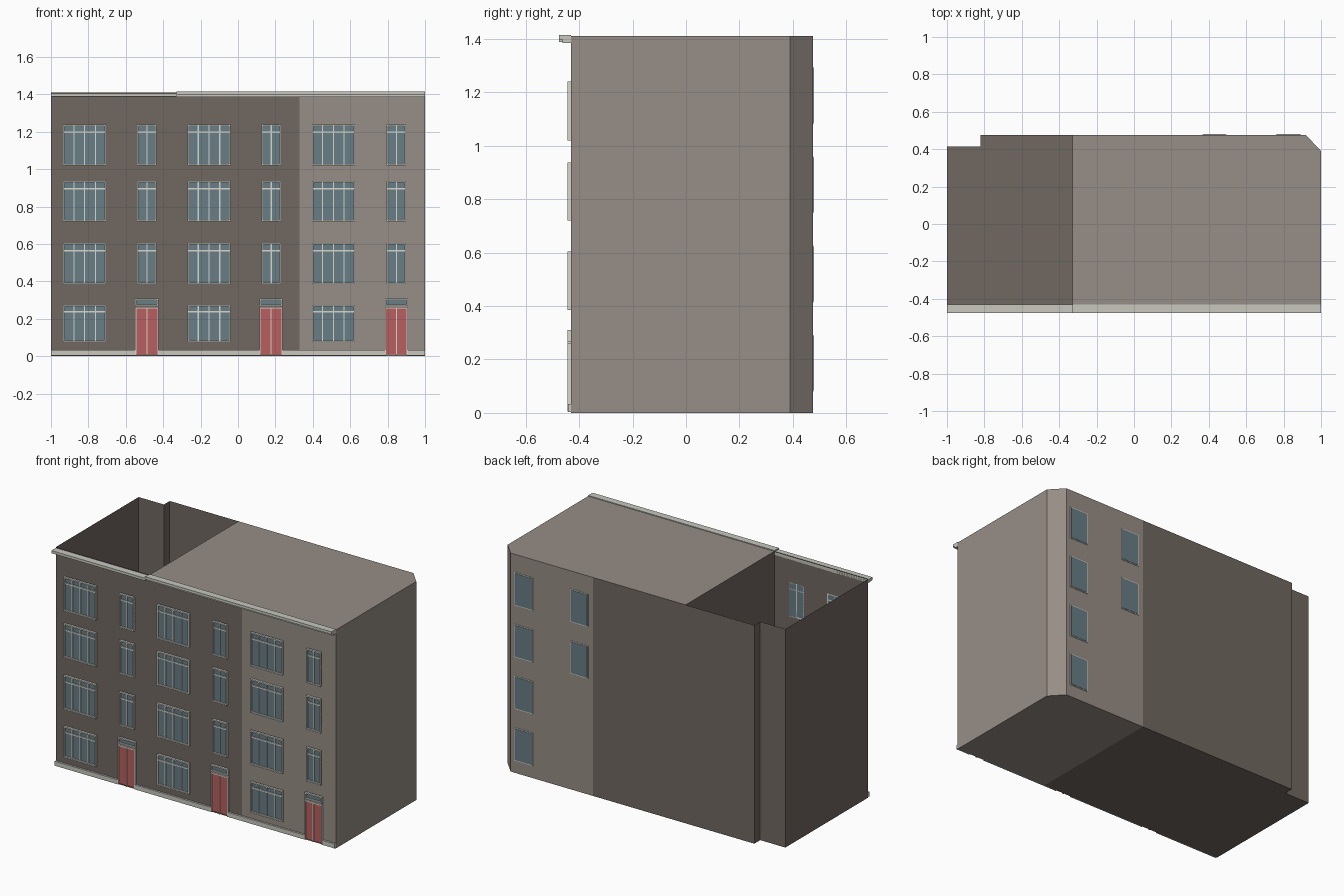
import bpy
import bmesh

default_cube = bpy.data.objects.get("Cube")
if default_cube:
    bpy.data.objects.remove(default_cube, do_unlink=True)


def material(name, rgb):
    """Flat material from 0-255 display values."""
    linear = [((c / 255 + 0.055) / 1.055) ** 2.4 for c in rgb] + [1]
    mat = bpy.data.materials.new(name)
    mat.use_nodes = True
    mat.diffuse_color = linear
    mat.node_tree.nodes["Principled BSDF"].inputs["Base Color"].default_value = linear
    return mat


DARK = material("dark brown brick", (113, 104, 97))
LIGHT = material("light brown brick", (151, 141, 134))
STONE = material("pale stone", (200, 200, 192))
FRAME = material("white frame", (216, 216, 207))
GLASS = material("blue grey glass", (104, 126, 134))
RED = material("red door", (184, 94, 94))


def finish(name, bm, mats):
    mesh = bpy.data.meshes.new(name)
    bm.to_mesh(mesh)
    bm.free()
    for mat in mats:
        mesh.materials.append(mat)
    obj = bpy.data.objects.new(name, mesh)
    bpy.context.collection.objects.link(obj)
    return obj


def boxes(name, spans, mat):
    """One object from boxes given as (x0, x1, y0, y1, z0, z1)."""
    bm = bmesh.new()
    for x0, x1, y0, y1, z0, z1 in spans:
        verts = bmesh.ops.create_cube(bm, size=1)["verts"]
        bmesh.ops.scale(bm, verts=verts, vec=(x1 - x0, y1 - y0, z1 - z0))
        bmesh.ops.translate(bm, verts=verts,
                            vec=((x0 + x1) / 2, (y0 + y1) / 2, (z0 + z1) / 2))
    return finish(name, bm, [mat])


FRONT, BACK, TOP = -0.43, 0.475, 1.41
SPLIT = 0.33


def house(name, footprint, wall, roof=None, open_x=None):
    """Hollow block on a footprint; roof None leaves it open, open_x drops a party wall."""
    bm = bmesh.new()
    base = bm.faces.new([bm.verts.new((x, y, 0)) for x, y in footprint])
    ext = bmesh.ops.extrude_face_region(bm, geom=[base], use_keep_orig=True)
    bmesh.ops.translate(bm, vec=(0, 0, TOP),
                        verts=[v for v in ext["geom"] if isinstance(v, bmesh.types.BMVert)])
    bmesh.ops.recalc_face_normals(bm, faces=bm.faces)
    drop = []
    for face in bm.faces:
        c = face.calc_center_median()
        if c.z > TOP - 0.01:
            face.material_index = 1
            if roof is None:
                drop.append(face)
        elif open_x is not None and all(abs(v.co.x - open_x) < 0.001 for v in face.verts):
            drop.append(face)
    bmesh.ops.delete(bm, geom=drop, context="FACES")
    return finish(name, bm, [wall, roof or wall])


# Three joined houses: the left one is roofless, the right one has a cut corner
house("left_house", [(-1, FRONT), (-SPLIT, FRONT), (-SPLIT, BACK), (-0.82, BACK),
                     (-0.82, 0.415), (-1, 0.415)], DARK, None, -SPLIT)
house("middle_house", [(-SPLIT, FRONT), (SPLIT, FRONT), (SPLIT, BACK), (-SPLIT, BACK)],
      DARK, LIGHT, SPLIT)
house("right_house", [(SPLIT, FRONT), (1, FRONT), (1, 0.39), (0.92, BACK), (SPLIT, BACK)],
      LIGHT, LIGHT, SPLIT)

# Cornice: fascia with a projecting lip, a little lower over the left house
for side, x0, x1, top in (("left", -1, -SPLIT, 1.405), ("right", -SPLIT, 1, 1.415)):
    boxes(side + "_cornice", [(x0, x1, -0.475, FRONT, top - 0.017, top),
                              (x0, x1, -0.462, FRONT, 1.385, top - 0.017)], STONE)

# Window and door layout on the front
WIDE = [(-0.935, -0.705), (-0.27, -0.04), (0.395, 0.625)]
NARROW = [(-0.54, -0.435), (0.125, 0.23), (0.795, 0.898)]
DOORS = [(-0.55, -0.425), (0.115, 0.238), (0.785, 0.908)]
ROWS = [(0.075, 0.275), (0.385, 0.605), (0.72, 0.938), (1.02, 1.24)]
BAR = 0.008
frames, panes = [], []


def front_window(x0, x1, z0, z1, mullions, transom=True):
    """Glass plate with a raised frame, upright bars and a high crossbar."""
    y0, y1 = FRONT - 0.014, FRONT
    panes.append((x0, x1, FRONT - 0.004, y1, z0, z1))
    for x in (x0, x1 - BAR):
        frames.append((x, x + BAR, y0, y1, z0, z1))
    for z in (z0, z1 - BAR):
        frames.append((x0, x1, y0, y1, z, z + BAR))
    for i in range(mullions):
        x = x0 + (x1 - x0) * (i + 1) / (mullions + 1)
        frames.append((x - 0.003, x + 0.003, y0 + 0.004, y1, z0, z1))
    if transom:
        z = z0 + (z1 - z0) * 0.81
        frames.append((x0, x1, y0 + 0.004, y1, z - 0.004, z + 0.004))


for row, (z0, z1) in enumerate(ROWS):
    for x0, x1 in WIDE:
        front_window(x0, x1, z0, z1, 3)
    if row:
        for x0, x1 in NARROW:
            front_window(x0, x1, z0, z1, 1)

# Double doors, each with a fanlight above
leaves = []
for x0, x1 in DOORS:
    front_window(x0, x1, 0.268, 0.31, 0, False)
    mid = (x0 + x1) / 2
    for x in (x0, mid - 0.003, x1 - 0.006):
        frames.append((x, x + 0.006, FRONT - 0.014, FRONT, 0.005, 0.262))
    frames.append((x0, x1, FRONT - 0.014, FRONT, 0.254, 0.262))
    leaves.append((x0 + 0.006, x1 - 0.006, FRONT - 0.008, FRONT, 0.01, 0.254))
boxes("front_window_frames", frames, FRAME)
boxes("front_window_panes", panes, GLASS)
boxes("door_leaves", leaves, RED)

# Stone base course, broken by the doors
edges = [-1] + [x for door in DOORS for x in door] + [1]
boxes("base_course", [(edges[i], edges[i + 1], FRONT - 0.012, FRONT, 0.004, 0.033)
                      for i in range(0, len(edges), 2)], STONE)

# Back windows: a full column by the cut corner, two high ones beside it
back_frames, back_panes = [], []
for x0, x1, first in ((0.76, 0.892, 0), (0.365, 0.495, 2)):
    for row in range(first, 4):
        z0 = 0.08 + row * 0.334
        z1 = z0 + 0.212
        back_frames.append((x0, x1, BACK, BACK + 0.003, z0, z1))
        back_panes.append((x0 + 0.005, x1 - 0.005, BACK, BACK + 0.005, z0 + 0.005, z1 - 0.005))
boxes("back_window_frames", back_frames, FRAME)
boxes("back_window_panes", back_panes, GLASS)
